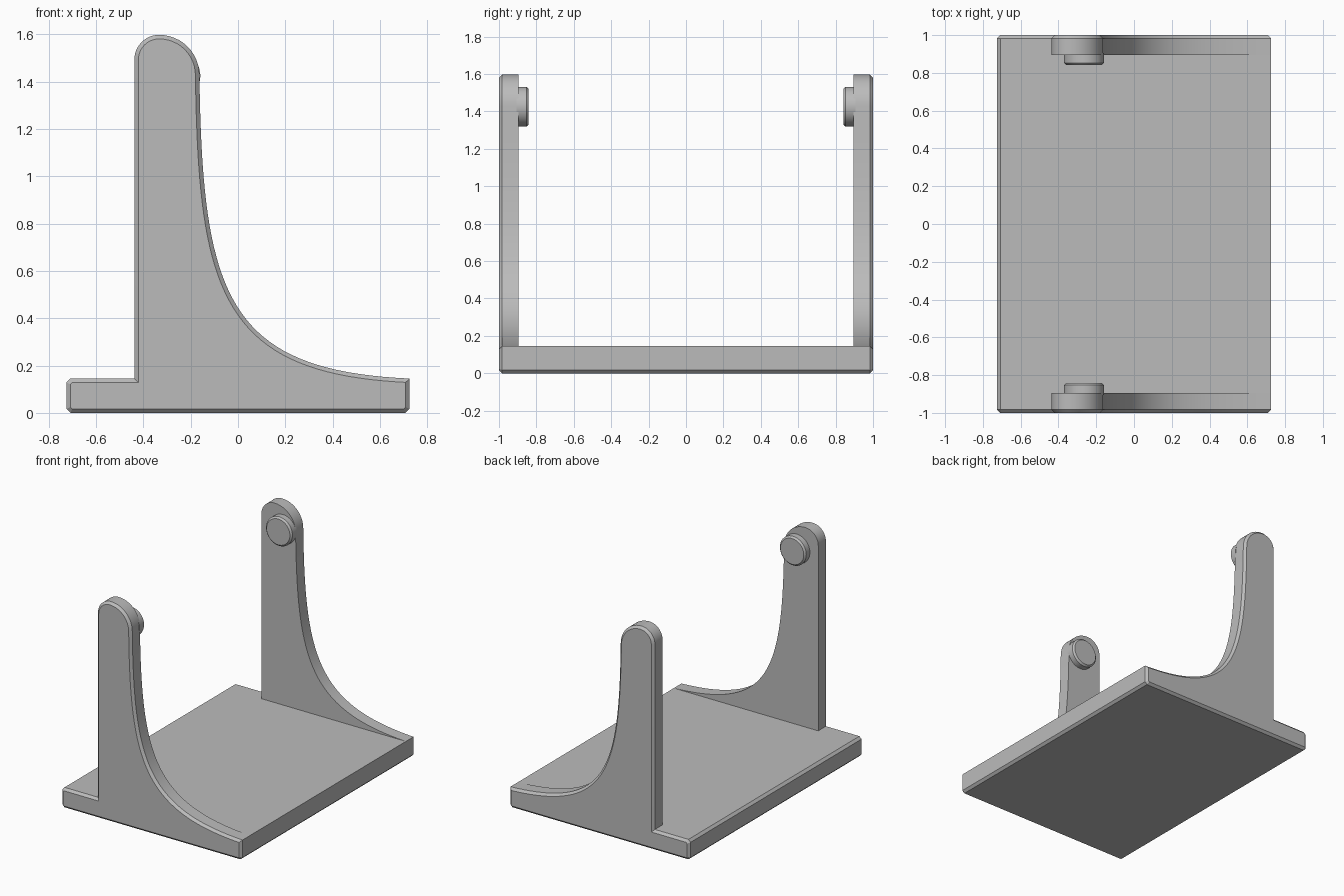
import bpy, bmesh, math
from mathutils import Vector

if "Cube" in bpy.data.objects:
    bpy.data.objects.remove(bpy.data.objects["Cube"])

grey = bpy.data.materials.new("plain grey")
grey.use_nodes = True
GREY = (0.5, 0.5, 0.5, 1)
grey.diffuse_color = GREY
grey.node_tree.nodes["Principled BSDF"].inputs["Base Color"].default_value = GREY

HALF_X, TOP, BACK, CH = 0.725, 0.145, -0.438, 0.017
WALL_Y = 0.895


def finish(bm, name):
    bmesh.ops.recalc_face_normals(bm, faces=bm.faces)
    mesh = bpy.data.meshes.new(name)
    bm.to_mesh(mesh)
    bm.free()
    obj = bpy.data.objects.new(name, mesh)
    bpy.context.collection.objects.link(obj)
    mesh.materials.append(grey)
    bpy.ops.object.select_all(action="DESELECT")
    obj.select_set(True)
    bpy.context.view_layer.objects.active = obj
    bpy.ops.object.shade_smooth_by_angle(angle=math.radians(30))
    return obj


def arc(cx, cz, r, start, end, n=12):
    angles = [math.radians(start + (end - start) * i / n) for i in range(n + 1)]
    return [Vector((cx + r * math.cos(a), cz + r * math.sin(a))) for a in angles]


def bezier(p, n=40):
    pts = []
    for i in range(1, n + 1):
        t = i / n
        s = 1 - t
        pts.append(p[0] * s**3 + 3 * p[1] * s * s * t + 3 * p[2] * s * t * t + p[3] * t**3)
    return pts


def inset(pts, d):
    """Offset a clockwise outline inwards with mitred corners."""
    out = []
    for i, p in enumerate(pts):
        a = (p - pts[i - 1]).normalized()
        b = (pts[(i + 1) % len(pts)] - p).normalized()
        na, nb = Vector((a.y, -a.x)), Vector((b.y, -b.x))
        out.append(p + (na + nb) * d / (1 + na.dot(nb)))
    return out


# Side outline, clockwise: slab edge, notch, rounded upright, sweeping toe
slab_start = [Vector(p) for p in ((HALF_X - CH, 0), (CH - HALF_X, 0), (-HALF_X, CH),
                                  (-HALF_X, TOP - CH), (CH - HALF_X, TOP), (BACK, TOP))]
crown = arc(-0.333, 1.492, 0.105, 180, 90) + arc(-0.333, 1.427, 0.17, 90, 0)[1:]
sweep = bezier([Vector(p) for p in ((-0.163, 1.427), (-0.15, 0.5), (-0.05, 0.18), (HALF_X, TOP))])
outline = slab_start + crown + sweep + [Vector((HALF_X, CH))]
notch = len(slab_start) - 1
toe = len(outline) - 2

# Cradle frame: both walls and the slab as one closed shell
bm = bmesh.new()


def ring(pts, y):
    return [bm.verts.new((p.x, y, p.y)) for p in pts]


def bridge(a, b):
    for i in range(len(a)):
        bm.faces.new((a[i - 1], a[i], b[i], b[i - 1]))


slab_rings = []
for side in (-1, 1):
    outer = ring(inset(outline, CH), side)
    shoulder = ring(outline, side * (1 - CH))
    inner = ring(outline, side * WALL_Y)
    bridge(outer, shoulder)
    bridge(shoulder, inner)
    bm.faces.new(outer)
    bm.faces.new(inner[notch:toe + 1])
    slab_rings.append(inner[:notch + 1] + inner[toe:])
bridge(*slab_rings)
finish(bm, "cradle_frame")

# Pivot pins facing inwards, with a chamfered tip
for side, name in ((-1, "front_pivot_pin"), (1, "back_pivot_pin")):
    bm = bmesh.new()
    circle = [arc(-0.265, 1.425, r, 0, 360, 48)[:-1] for r in (0.106, 0.106, 0.094)]
    rings = [ring(c, side * y) for c, y in zip(circle, (WALL_Y + 0.01, 0.853, 0.841))]
    bridge(rings[0], rings[1])
    bridge(rings[1], rings[2])
    bm.faces.new(rings[0])
    bm.faces.new(rings[2])
    finish(bm, name)
